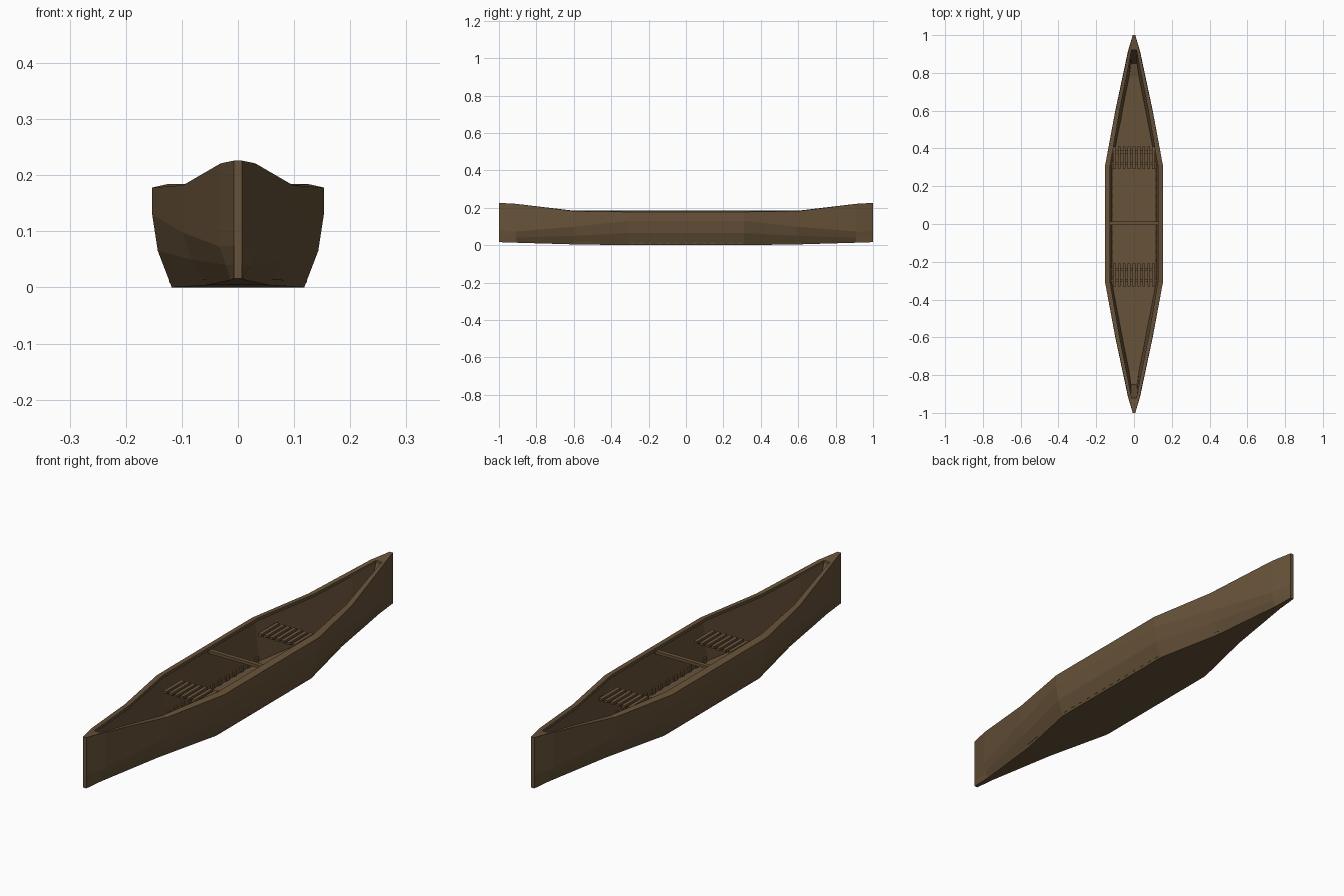
import bpy, bmesh

if "Cube" in bpy.data.objects:
    bpy.data.objects.remove(bpy.data.objects["Cube"])

wood = bpy.data.materials.new("dark_brown_wood")
wood.diffuse_color = (0.135, 0.085, 0.041, 1)
wood.use_nodes = True
wood.node_tree.nodes["Principled BSDF"].inputs["Base Color"].default_value = wood.diffuse_color


def finish(bm, name):
    bmesh.ops.recalc_face_normals(bm, faces=bm.faces)
    mesh = bpy.data.meshes.new(name)
    bm.to_mesh(mesh)
    bm.free()
    mesh.materials.append(wood)
    ob = bpy.data.objects.new(name, mesh)
    bpy.context.collection.objects.link(ob)
    return ob


def add_box(bm, center, size):
    verts = bmesh.ops.create_cube(bm, size=1)["verts"]
    for v in verts:
        v.co = [v.co[i] * size[i] + center[i] for i in range(3)]


# Outer half sections: y, then (x, z) from the bottom corner to the gunwale
outer = [
    (1.00, [(.007, .016), (.007, .04), (.007, .075), (.007, .226)]),
    (0.91, [(.013, .013), (.022, .04), (.033, .073), (.031, .221)]),
    (0.60, [(.055, .004), (.083, .05), (.099, .098), (.098, .182)]),
    (0.31, [(.118, .000), (.143, .065), (.153, .13), (.153, .178)]),
]
# Inner half sections: rim y, rim x, rim z, floor y, floor x, floor z
inner = [
    (.92, .013, .219, .85, .016, .030),
    (.80, .036, .206, .78, .026, .018),
    (.60, .076, .184, .60, .062, .014),
    (.31, .126, .184, .31, .117, .010),
]


def section(o, i, sign):
    y, pts = o
    ry, rx, rz, fy, fx, fz = i
    right = [(x, sign * y, z) for x, z in pts]
    lip = .014 * rx / .126
    right += [(rx, sign * ry, rz), (rx, sign * ry, rz - .012),
              (rx + lip, sign * ry, rz - .013), (fx, sign * fy, fz)]
    return right + [(-x, yy, z) for x, yy, z in reversed(right)]


# Hull: closed ring sections lofted from end to end
bm = bmesh.new()
rings = [section(o, i, -1) for o, i in zip(outer, inner)]
rings += [section(o, i, 1) for o, i in zip(outer[::-1], inner[::-1])]
rings = [[bm.verts.new(p) for p in r] for r in rings]
for a, b in zip(rings, rings[1:]):
    for k in range(16):
        n = (k + 1) % 16
        bm.faces.new((a[k], a[n], b[n], b[k]))
# stem faces, small end decks and sloping inner ends
for r in (rings[0], rings[-1]):
    bm.faces.new(r[:4] + r[12:])
    bm.faces.new((r[3], r[4], r[11], r[12]))
    for k in range(4, 7):
        bm.faces.new((r[k], r[k + 1], r[14 - k], r[15 - k]))
finish(bm, "canoe_hull")

# Slatted seats on two cross bars
for name, y in (("front_seat", -.27), ("rear_seat", .35)):
    bm = bmesh.new()
    for k in range(9):
        add_box(bm, ((k - 4) * .026, y, .127), (.015, .12, .01))
    for dy in (-.03, .03):
        add_box(bm, (0, y + dy, .117), (.246, .016, .01))
    finish(bm, name)

# Centre thwart
bm = bmesh.new()
add_box(bm, (0, .003, .163), (.268, .018, .012))
finish(bm, "thwart")

# Short ribs along the floor corners
bm = bmesh.new()
for k in range(-6, 7):
    for s in (-1, 1):
        add_box(bm, (s * .118, k * .048, .02), (.01, .018, .022))
finish(bm, "floor_ribs")
